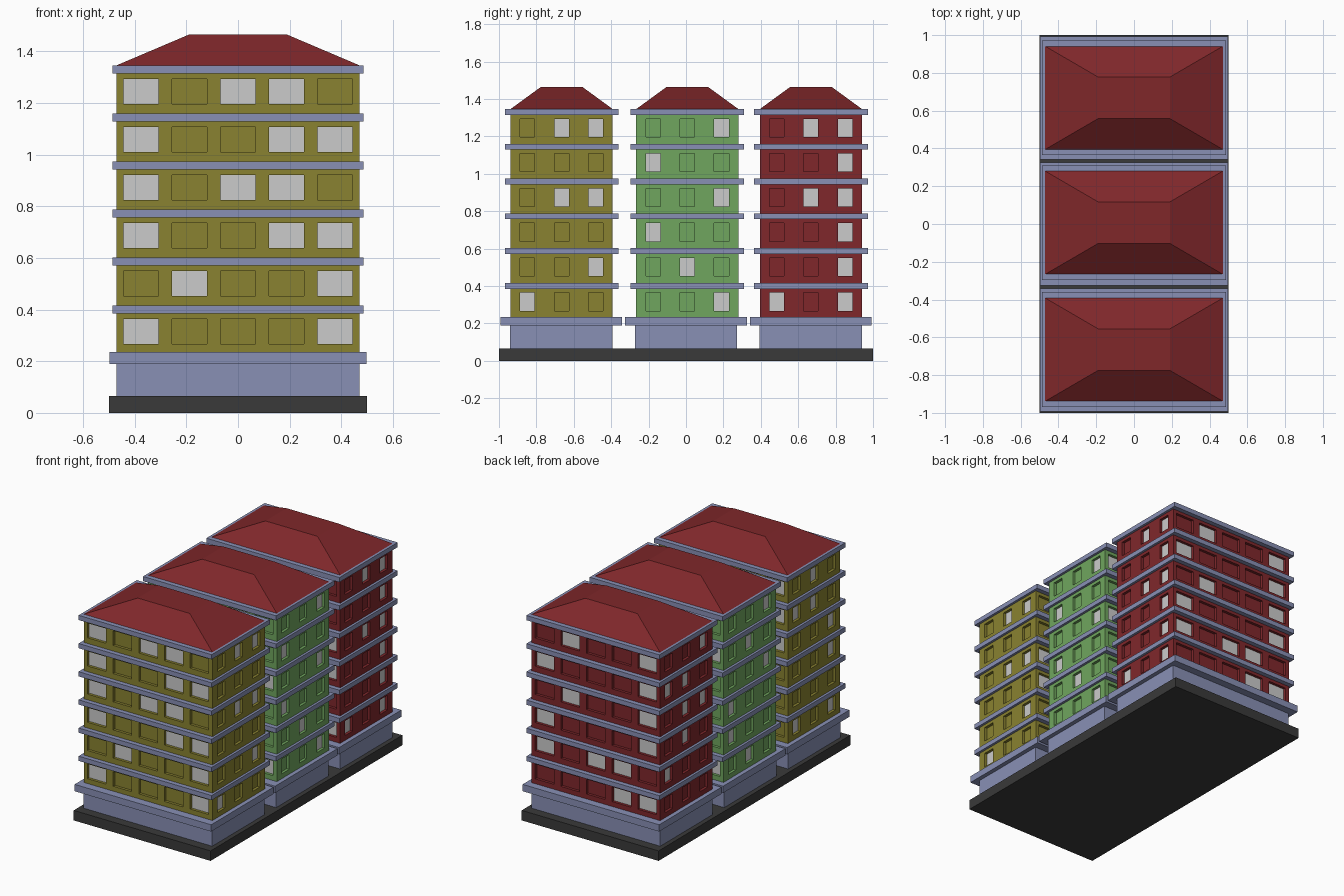
import bpy, bmesh, random
from mathutils import Matrix, Vector
from math import pi

if "Cube" in bpy.data.objects:
    bpy.data.objects.remove(bpy.data.objects["Cube"])

random.seed(4)
HX, HY = 0.47, 0.273            # half size of a tower body
Z0, FLOOR, FLOORS = 0.235, 0.186, 6
RECESS = 0.018


def material(name, rgb):
    """Material from an sRGB colour, stored as linear."""
    m = bpy.data.materials.new(name)
    lin = [((c + 0.055) / 1.055) ** 2.4 for c in rgb]
    m.diffuse_color = (*lin, 1)
    return m


DARK = material("dark_base", (0.225, 0.225, 0.225))
TRIM = material("blue_grey_trim", (0.535, 0.565, 0.71))
ROOF = material("roof_red", (0.5, 0.153, 0.165))
PANE = material("light_pane", (0.906, 0.906, 0.906))
PANE.diffuse_color = (0.8, 0.8, 0.8, 1)
YELLOW = material("yellow_wall", (0.54, 0.51, 0.19))
GREEN = material("green_wall", (0.44, 0.65, 0.37))
RED = material("red_wall", (0.5, 0.153, 0.17))


def finish(bm, name, *mats):
    me = bpy.data.meshes.new(name)
    bm.to_mesh(me)
    bm.free()
    ob = bpy.data.objects.new(name, me)
    bpy.context.collection.objects.link(ob)
    for m in mats:
        me.materials.append(m)
    return ob


def block(name, y, hx, hy, z0, z1, mat, top=None):
    """Box centred on x = 0; top gives the half sizes of a tapered top."""
    bm = bmesh.new()
    bmesh.ops.create_cube(bm, size=2)
    for v in bm.verts:
        tx, ty = top if top and v.co.z > 0 else (hx, hy)
        v.co = (v.co.x * tx, y + v.co.y * ty, z1 if v.co.z > 0 else z0)
    return finish(bm, name, mat)


def random_rows(n):
    return ["".join(random.choice("00011") for _ in range(n)) for _ in range(FLOORS)]


def walls(name, y, mat, patterns):
    """Four gridded walls; window cells are pushed in, lit ones get light panes.
    patterns: front, right, back, left; rows top to bottom, seen from outside."""
    bm = bmesh.new()
    zs = [Z0]
    for f in range(FLOORS):
        zs += [Z0 + f * FLOOR + 0.032, Z0 + f * FLOOR + 0.129]
    zs.append(Z0 + FLOORS * FLOOR - 0.01)
    windows = []
    for side in range(4):
        n, half, dist, pitch, hw = ((5, HX, HY, 0.1875, 0.068),
                                    (3, HY, HX, 0.183, 0.039))[side % 2]
        rows = patterns[side] or random_rows(n)
        us = [-half]
        for i in range(n):
            c = (i - (n - 1) / 2) * pitch
            us += [c - hw, c + hw]
        us.append(half)
        turn = Matrix.Translation((0, y, 0)) @ Matrix.Rotation(side * pi / 2, 4, 'Z')
        grid = [[bm.verts.new(turn @ Vector((u, -dist, z))) for u in us] for z in zs]
        for r in range(len(zs) - 1):
            for c in range(len(us) - 1):
                f = bm.faces.new((grid[r][c], grid[r][c + 1],
                                  grid[r + 1][c + 1], grid[r + 1][c]))
                if r % 2 and c % 2:
                    lit = rows[FLOORS - 1 - r // 2][c // 2] == "1"
                    windows.append((f, lit))
    bm.normal_update()
    # extrude each window cell inwards
    for f, lit in windows:
        push = -f.normal * RECESS
        new = bmesh.ops.extrude_discrete_faces(bm, faces=[f])["faces"][0]
        for v in new.verts:
            v.co += push
        new.material_index = int(lit)
    return finish(bm, name, mat, PANE)


# Window patterns for the visible faces (None = random)
FRONT_Y = ["10110", "10011", "10110", "10011", "01001", "10001"]
RIGHT_Y = ["011", "000", "011", "000", "001", "100"]
RIGHT_G = ["001", "100", "001", "100", "010", "001"]
RIGHT_R = ["011", "001", "011", "001", "001", "101"]
BACK_R = ["01001", "10001", "01001", "10001", "10110", "00011"]

# name, plinth y, shift of the upper part, wall colour, patterns
TOWERS = [("yellow", -0.667, 0.002, YELLOW, (FRONT_Y, RIGHT_Y, None, None)),
          ("green", 0.0, 0.007, GREEN, (None, RIGHT_G, None, None)),
          ("red", 0.667, 0.001, RED, (None, RIGHT_R, BACK_R, None))]

block("ground_base", 0, 0.5, 1.0, 0, 0.066, DARK)

for name, y, shift, mat, patterns in TOWERS:
    # plinth and its overhanging slab
    block(name + "_plinth", y, HX, HY, 0.066, 0.19, TRIM)
    block(name + "_plinth_slab", y, 0.4985, 0.325, 0.19, Z0, TRIM)
    y += shift
    walls(name + "_walls", y, mat, patterns)
    # ledge above every floor
    for f in range(1, FLOORS + 1):
        z = Z0 + f * FLOOR
        block(f"{name}_ledge_{f}", y, 0.486, 0.304, z - 0.036, z - 0.005, TRIM)
    # hipped roof with flat top
    block(name + "_roof", y, HX, HY, 1.346, 1.465, ROOF, top=(0.19, 0.11))

for m in bpy.data.materials:
    if m.users and not m.is_grease_pencil:
        m.use_nodes = True
        m.node_tree.nodes["Principled BSDF"].inputs["Base Color"].default_value = m.diffuse_color
